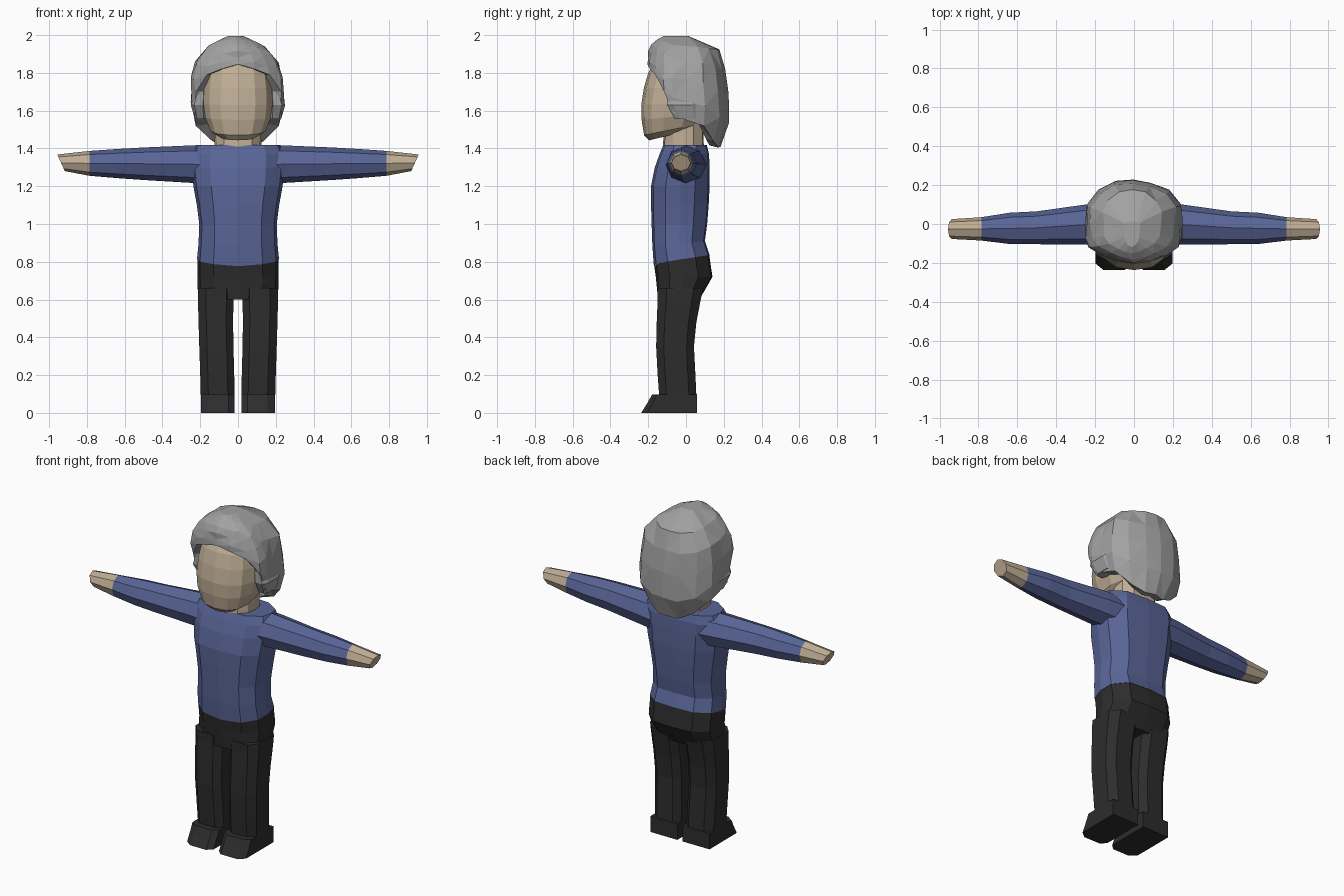
import bpy, bmesh, math, random

if "Cube" in bpy.data.objects:
    bpy.data.objects.remove(bpy.data.objects["Cube"])

random.seed(4)


def material(name, rgb):
    m = bpy.data.materials.new(name)
    m.diffuse_color = (*rgb, 1)
    m.use_nodes = True
    m.node_tree.nodes["Principled BSDF"].inputs["Base Color"].default_value = m.diffuse_color
    return m


SKIN = material("skin", (0.52, 0.42, 0.30))
SHIRT = material("blue_cloth", (0.10, 0.13, 0.31))
DARK = material("black_cloth", (0.026, 0.026, 0.026))
HAIR = material("grey_hair", (0.36, 0.36, 0.36))

# unit cross-sections
BODY = [(0, -1), (.6, -.92), (.93, -.5), (1, 0), (.95, .5), (.6, .95),
        (0, 1), (-.6, .95), (-.95, .5), (-1, 0), (-.93, -.5), (-.6, -.92)]
LEG = [(-.6, -1), (.55, -1), (1, -.6), (1, .6), (.55, 1), (-.6, 1), (-1, .65), (-1, -.65)]
FOOT = [(-.65, -1), (.55, -1), (1, -.78), (1, 1), (-1, 1), (-1, -.8)]
ARM = [(math.cos(math.radians(a)), math.sin(math.radians(a))) for a in range(0, 360, 45)]
HEAD = []
for i in range(14):
    a = 2 * math.pi * i / 14
    s, c = math.sin(a), -math.cos(a)
    HEAD.append((math.copysign(abs(s) ** .85, s), math.copysign(abs(c) ** .75, c)))


def loft(name, rings, mat, cap=True, triangulate=False):
    """Skin a list of equal-length point rings."""
    bm = bmesh.new()
    vs = [[bm.verts.new(p) for p in r] for r in rings]
    n = len(vs[0])
    for a, b in zip(vs, vs[1:]):
        for i in range(n):
            j = (i + 1) % n
            bm.faces.new((a[i], a[j], b[j], b[i]))
    bm.faces.new(vs[0])
    if cap:
        bm.faces.new(vs[-1])
    if triangulate:
        bmesh.ops.triangulate(bm, faces=bm.faces[:])
    bmesh.ops.recalc_face_normals(bm, faces=bm.faces[:])
    me = bpy.data.meshes.new(name)
    bm.to_mesh(me)
    bm.free()
    me.materials.append(mat)
    ob = bpy.data.objects.new(name, me)
    bpy.context.collection.objects.link(ob)
    return ob


def level(shape, z, x0, x1, yf, yb, slope=0.0, sag=0.0):
    """Horizontal ring between x0..x1 and yf..yb, tilted along y and sagging mid-front."""
    cx, w, cy, d = (x0 + x1) / 2, (x1 - x0) / 2, (yf + yb) / 2, (yb - yf) / 2
    return [(cx + u * w, cy + v * d,
             z + slope * (cy + v * d) - (sag * (1 - abs(u)) if v < 0 else 0)) for u, v in shape]


def body_rings(rows):
    return [level(BODY, z, -w, w, *rest) for z, w, *rest in rows]


# pullover trunk
loft("pullover", body_rings([
    (.817, .217, -.17, .125, .15, .015), (.90, .209, -.178, .10, .1), (1.0, .205, -.182, .112),
    (1.1, .218, -.185, .12), (1.2, .236, -.185, .125), (1.3, .246, -.165, .125),
    (1.37, .247, -.14, .122), (1.417, .225, -.12, .11)]), SHIRT)

# trouser seat
loft("trouser_seat", body_rings([
    (.817, .215, -.168, .123, .15, .015), (.72, .215, -.16, .14), (.65, .213, -.153, .10),
    (.60, .212, -.148, .07)]), DARK)

# neck and head
loft("neck", body_rings([(1.39, .125, -.125, .095), (1.56, .12, -.11, .09)]), SKIN)
loft("head", [level(HEAD, z, -w, w, yf, yb, s, 0) for z, w, yf, yb, s in [
    (1.49, .10, -.195, .02, .24), (1.515, .148, -.222, .08, .2), (1.575, .177, -.235, .11, .1),
    (1.64, .187, -.237, .14, .04), (1.72, .184, -.223, .15, 0),
    (1.80, .172, -.20, .15, 0), (1.88, .13, -.15, .12, 0)]], SKIN)

for side, s in (("left", 1), ("right", -1)):
    def flip(rings):
        return [[(s * x, y, z) for x, y, z in r] for r in rings]

    # leg and foot
    loft(side + "_leg", flip([level(LEG, *r) for r in [
        (.66, .022, .212, -.152, .09), (.60, .024, .212, -.15, .078), (.48, .026, .209, -.155, .055),
        (.35, .024, .205, -.158, .042), (.20, .02, .20, -.15, .05), (.09, .018, .197, -.142, .055)]]), DARK)
    loft(side + "_foot", flip([level(FOOT, 0, .018, .197, -.237, .057),
                               level(FOOT, .06, .018, .197, -.20, .057),
                               level(FOOT, .097, .018, .197, -.18, .057)]), DARK)

    # sleeve and hand share the same cuff outline
    def arm(x, y0, y1, z0, z1, slant=0.0):
        return [((x + slant * v), (y0 + y1) / 2 + u * (y1 - y0) / 2,
                 (z0 + z1) / 2 + v * (z1 - z0) / 2) for u, v in ARM]

    cuff = arm(.785, -.085, .035, 1.255, 1.387)
    loft(side + "_sleeve", flip([arm(.15, -.11, .11, 1.21, 1.417), arm(.25, -.106, .10, 1.218, 1.416),
                                 arm(.50, -.104, .065, 1.233, 1.405),
                                 arm(.64, -.103, .058, 1.243, 1.397), cuff]), SHIRT)
    loft(side + "_hand", flip([cuff, arm(.937, -.077, .025, 1.28, 1.368, .02)]), SKIN)

# hair: columns around the head, each ending at its own hairline height
PROFILE = [(2.0, .03, -.11, .0), (1.965, .115, -.17, .09), (1.92, .175, -.195, .185),
           (1.85, .225, -.205, .208), (1.78, .24, -.206, .215), (1.6, .24, -.19, .235),
           (1.5, .215, -.18, .225), (1.40, .16, -.17, .18)]
HAIRLINE = [(0, 1.845), (20, 1.82), (38, 1.79), (55, 1.70), (70, 1.58), (90, 1.55),
            (115, 1.52), (138, 1.44), (160, 1.405), (180, 1.41)]
COLUMNS = HAIRLINE + [(360 - a, b) for a, b in HAIRLINE[-2:0:-1]]


def outline(z):
    for p, q in zip(PROFILE, PROFILE[1:]):
        if z >= q[0]:
            t = (p[0] - z) / (p[0] - q[0])
            return [a + (b - a) * t for a, b in zip(p[1:], q[1:])]
    return PROFILE[-1][1:]


def hair_ring(t, shrink=1.0, jitter=0.0):
    ring = []
    for a, low in COLUMNS:
        z = 1.995 + (low - 1.995) * t
        w, yf, yb = outline(z)
        sn, cs = math.sin(math.radians(a)), math.cos(math.radians(a))
        x = w * max(-1, min(1, 1.15 * sn))
        y = yf * cs if cs > 0 else -yb * cs
        k = shrink * (1 + random.uniform(-jitter, jitter))
        ring.append((x * k - .012 * (1 - t), y * k, z))
    return ring


loft("hair", [hair_ring(0), hair_ring(.12, 1, .03), hair_ring(.3, 1, .04), hair_ring(.52, 1, .03),
              hair_ring(.78, 1.01, .025), hair_ring(1, 1, .02), hair_ring(.98, .7)],
     HAIR, cap=False, triangulate=True)

# side tufts over the ears
for side, s in (("left", 1), ("right", -1)):
    loft(side + "_hair_tuft", [
        [(s * x, y, z) for x, y, z in level(LEG, *r)] for r in [
            (1.70, .17, .225, -.10, .05), (1.63, .17, .25, -.10, .07), (1.555, .17, .228, -.06, .07)]], HAIR)
